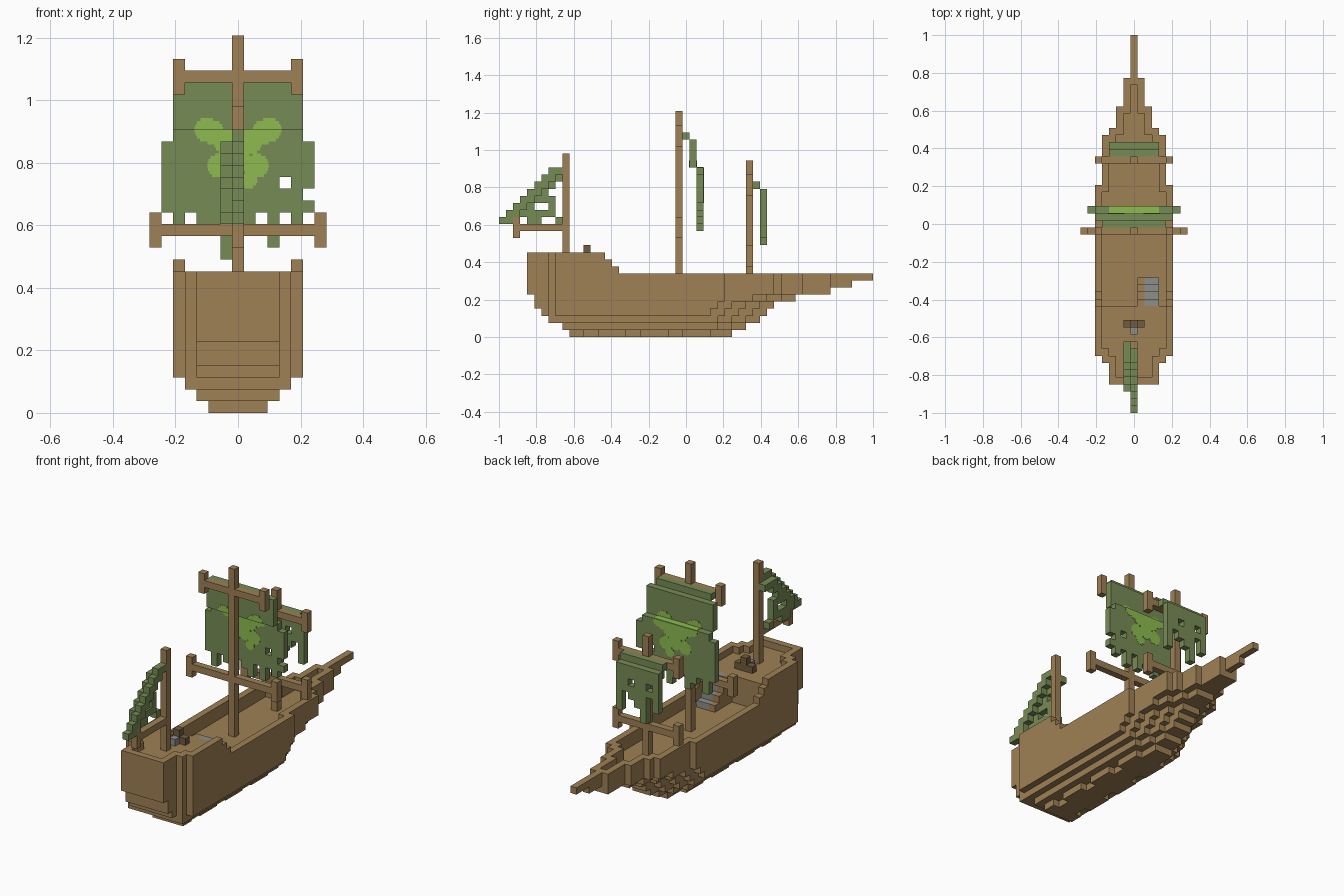
import bpy, bmesh, math

cube = bpy.data.objects.get("Cube")
if cube:
    bpy.data.objects.remove(cube)

V = 2 / 53  # edge of one block


def material(name, rgb):
    m = bpy.data.materials.new(name)
    m.use_nodes = True
    m.diffuse_color = (*rgb, 1)
    bsdf = next(n for n in m.node_tree.nodes if n.type == 'BSDF_PRINCIPLED')
    bsdf.inputs["Base Color"].default_value = (*rgb, 1)
    return m


WOOD = material("brown_wood", (.345, .218, .09))
DARK = material("dark_wood", (.17, .105, .05))
SAIL = material("olive_sail", (.187, .26, .093))
LIME = material("lime_emblem", (.27, .5, .08))
STONE = material("grey_stone", (.27, .27, .26))


def finish(name, bm, mat):
    me = bpy.data.meshes.new(name)
    bm.to_mesh(me)
    bm.free()
    me.materials.append(mat)
    bpy.context.collection.objects.link(bpy.data.objects.new(name, me))


def block(x, y, z):
    """Cells filling inclusive index ranges; a single number is one cell."""
    spans = [r if isinstance(r, tuple) else (r, r) for r in (x, y, z)]
    rx, ry, rz = [range(a, b + 1) for a, b in spans]
    return {(i, j, k) for i in rx for j in ry for k in rz}


def build(name, cells, mat):
    """Skin a set of cells with only its exposed faces."""
    bm = bmesh.new()
    verts = {}

    def vert(p):
        if p not in verts:
            verts[p] = bm.verts.new(((p[0] - .5) * V, p[1] * V - 1, p[2] * V))
        return verts[p]

    for c in sorted(cells):
        for axis in range(3):
            for side in (0, 1):
                n = list(c)
                n[axis] += 2 * side - 1
                if tuple(n) in cells:
                    continue
                u, w = [a for a in range(3) if a != axis]
                loop = []
                for du, dw in ((0, 0), (1, 0), (1, 1), (0, 1)):
                    p = list(c)
                    p[axis] += side
                    p[u] += du
                    p[w] += dw
                    loop.append(vert(tuple(p)))
                # keep the winding outward
                if (side == 1) == (axis == 1):
                    loop.reverse()
                bm.faces.new(loop)
    finish(name, bm, mat)


# Hull: layers that widen upward, stepped at bow and stern
STERN = [10, 9, 7, 6, 5, 5, 4, 4, 4, 4, 4, 4]
BOW = [33, 35, 37, 38, 39, 42, 47, 47, 47, 17, 16, 15]
DECK, POOP = 7, 11


def plan(j):
    for start, half in ((43, 1), (40, 2), (39, 3), (32, 4), (8, 5), (7, 4)):
        if j >= start:
            return half
    return 3


def half_width(j, k):
    half = min(plan(j), 2 + k)
    if k < 7:
        half = min(half, 1 + (BOW[k] - 1 - j) // 2)
    if k == 0 and (j // 2) % 3 == 0:
        half = 1
    return half


hull = set()
for k in range(12):
    for j in range(STERN[k], BOW[k]):
        half = half_width(j, k)
        floor = POOP if j < 15 else DECK
        for i in range(-half, half + 1):
            rim = abs(i) == half or abs(i) > min(plan(j - 1), plan(j + 1)) - 1
            rim = rim or j == 4 or j == 46
            if k < floor or rim:
                hull.add((i, j, k))
build("hull", hull, WOOD)

# Bowsprit
build("bowsprit", block(0, (46, 49), 7) | block(0, (47, 52), 8), WOOD)

# Stairs up to the stern deck, with a wooden side
for name, span, mat in (("stern_stairs", (2, 3), STONE),
                        ("stair_side", 1, WOOD)):
    steps = set()
    for n in range(4):
        steps |= block(span, 18 - n, (DECK, DECK + n))
    build(name, steps, mat)

# Steering wheel and its stand
build("steering_wheel", block((-1, 1), 12, 11) | block(0, 12, 12), DARK)
build("wheel_stand", block(0, 11, 11), STONE)


# Masts and yards
def yard(j, k, half):
    cells = block((-half, half), j, k)
    for s in (-half, half):
        cells |= block(s, j, (k - 1, k + 1))
    return cells


build("main_mast", block(0, 25, (DECK, 31)) | yard(25, 28, 5)
      | yard(25, 15, 7), WOOD)
build("fore_mast", block(0, 35, (DECK, 24)) | yard(35, 21, 5)
      | yard(35, 11, 5), WOOD)
build("mizzen_mast", block(0, 9, (POOP, 25)) | block(0, (2, 8), 15)
      | block(0, 2, (14, 16)), WOOD)

# Main sail with torn hem
main = block((-4, 4), 26, 28) | block((-5, 5), 27, (24, 27))
main |= block((-5, 5), 28, (17, 23)) | block(-6, 28, (17, 22))
main |= block(6, 28, (19, 22)) | block(6, 28, 17)
for i in (-5, -3, -2, 0, 1, 3, 5):
    main |= block(i, 28, 16)
for i in (-5, -2, 1, 3):
    main |= block(i, 28, 15)
main -= block(4, 28, 19)
build("main_sail", main, SAIL)

# Fore sail with two holes and ragged strips
fore = block((-3, 3), 36, 21) | block((-3, 3), 37, (17, 20))
for i, low in ((-3, 15), (-1, 13), (0, 15), (1, 16), (3, 14)):
    fore |= block(i, 37, (low, 16))
fore -= block(1, 37, 18) | block(-2, 37, 18)
build("fore_sail", fore, SAIL)

# Mizzen sail: a stepped leading edge over an inner torn panel
mizzen = set()
for k in range(16, 24):
    mizzen |= block(0, (k - 16, min(k - 15, 8)), k)
for k in range(17, 23):
    mizzen |= block(-1, (max(3, k - 15), 7), k)
mizzen |= block(-1, (8, 9), 22) | block(-1, 8, 16) | block(-1, (4, 5), 16)
mizzen -= block(-1, (5, 6), 18) | block(-1, 7, 20)
build("mizzen_sail", mizzen, SAIL)

# Emblem: thin horizontal strips following round lobes, on both sail faces
bm = bmesh.new()
THIN = .003


def strip(x0, x1, y, z0, z1, depth=THIN):
    geo = bmesh.ops.create_cube(bm, size=1)
    bmesh.ops.scale(bm, vec=(x1 - x0, depth, z1 - z0), verts=geo["verts"])
    bmesh.ops.translate(bm, vec=((x0 + x1) / 2, y, (z0 + z1) / 2),
                        verts=geo["verts"])


def lobe(x, z, r):
    step = V / 4
    first, last = math.floor((z - r) / step), math.ceil((z + r) / step)
    for n in range(first, last):
        mid = (n + .5) * step
        if abs(mid - z) >= r:
            continue
        w = math.sqrt(r * r - (mid - z) ** 2)
        layer = 27 if mid > 24 * V else 28
        for y in (layer, layer + 1):
            strip(x - w, x + w, y * V - 1, n * step, (n + 1) * step)


# paired lobes, then the ones on the right and the centre
for s in (-1, 1):
    lobe(s * .1, .905, .039)
    lobe(s * .085, .9, .039)
    lobe(s * .06, .79, .038)
    lobe(s * .045, .86, .03)
for x, z, r in ((.035, .745, .027), (0, .84, .04), (0, .8, .035)):
    lobe(x, z, r)
for y in (28, 29):
    strip(-.11, .11, y * V - 1, 23 * V, 24 * V)
strip(-3.5 * V, 3.5 * V, 28.5 * V - 1, 24 * V, 24 * V + THIN, V)
finish("sail_emblem", bm, LIME)
